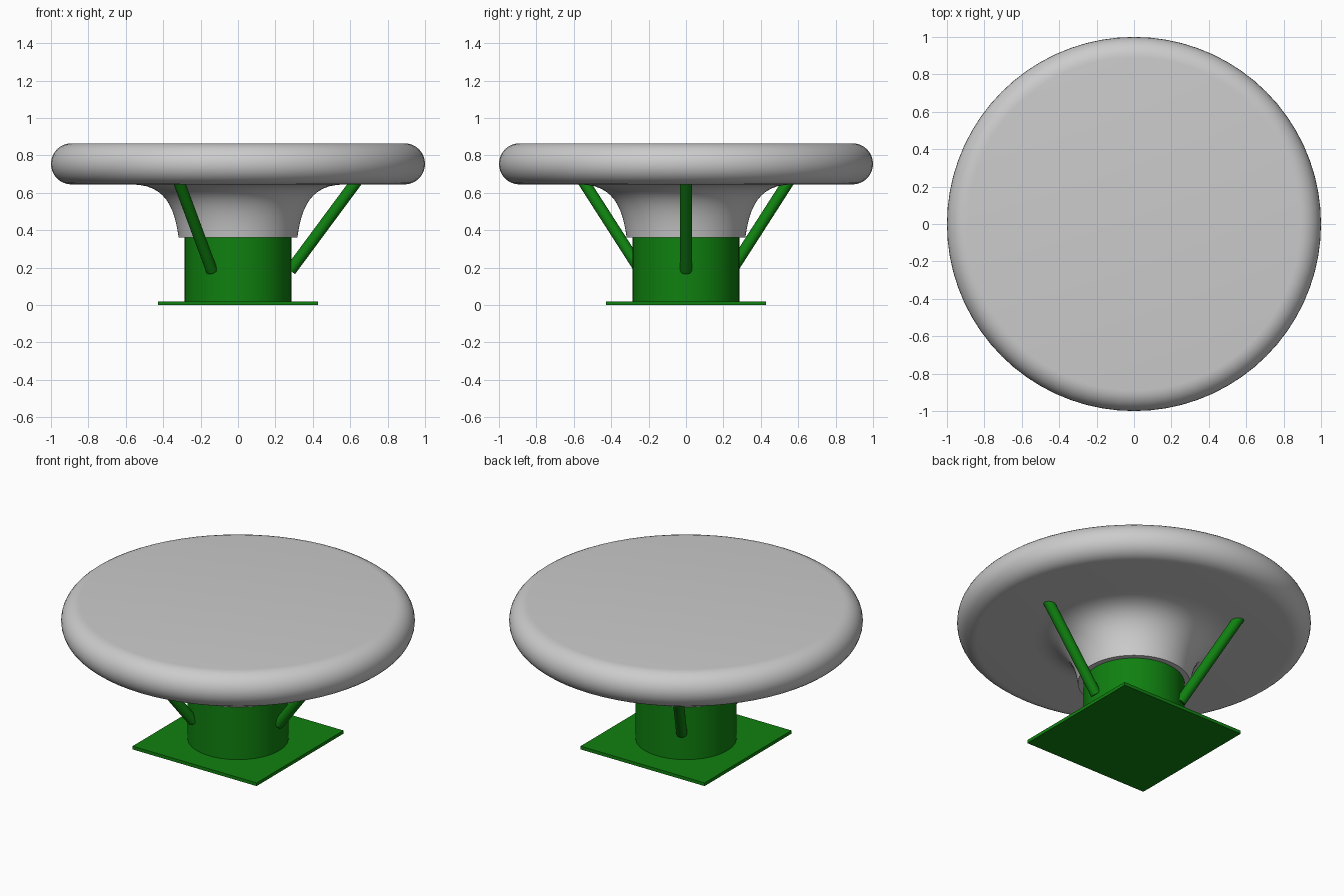
import bpy, math
from mathutils import Vector

if "Cube" in bpy.data.objects:
    bpy.data.objects.remove(bpy.data.objects["Cube"])


def material(name, rgb):
    m = bpy.data.materials.new(name)
    m.diffuse_color = (*rgb, 1)
    m.use_nodes = True
    m.node_tree.nodes["Principled BSDF"].inputs["Base Color"].default_value = m.diffuse_color
    return m


GREY = material("light grey", (0.60, 0.60, 0.60))
GREEN = material("green", (0.005, 0.216, 0.005))


def smooth(ob, angle=35):
    bpy.ops.object.select_all(action='DESELECT')
    ob.select_set(True)
    bpy.context.view_layer.objects.active = ob
    bpy.ops.object.shade_smooth_by_angle(angle=math.radians(angle))


def lathe(name, profile, mat, n=72):
    """Revolve (r, z) points, given bottom to top, and cap both ends."""
    verts = [(r * math.cos(2 * math.pi * i / n), r * math.sin(2 * math.pi * i / n), z)
             for r, z in profile for i in range(n)]
    faces = [(k * n + i, k * n + (i + 1) % n, (k + 1) * n + (i + 1) % n, (k + 1) * n + i)
             for k in range(len(profile) - 1) for i in range(n)]
    faces.append(tuple(reversed(range(n))))
    faces.append(tuple(range((len(profile) - 1) * n, len(profile) * n)))
    me = bpy.data.meshes.new(name)
    me.from_pydata(verts, [], faces)
    me.materials.append(mat)
    ob = bpy.data.objects.new(name, me)
    bpy.context.collection.objects.link(ob)
    smooth(ob)
    return ob


# round top with flared collar: cubic curve for the flare, half circle for the rim
p = [Vector(v) for v in ((0.317, 0.36), (0.34, 0.52), (0.385, 0.645), (0.57, 0.645))]
profile = []
for i in range(13):
    t = i / 12
    q = p[0]*(1-t)**3 + 3*p[1]*t*(1-t)**2 + 3*p[2]*t*t*(1-t) + p[3]*t**3
    profile.append((q.x, q.y))
for i in range(17):
    a = -math.pi / 2 + math.pi * i / 16
    profile.append((0.89 + 0.11 * math.cos(a), 0.755 + 0.11 * math.sin(a)))
lathe("round_top", profile, GREY)

# column
lathe("column", [(0.285, 0.01), (0.285, 0.365)], GREEN)

# square base plate
bpy.ops.mesh.primitive_cube_add(size=1, location=(0, 0, 0.01))
plate = bpy.context.object
plate.name = "base_plate"
plate.scale = (0.856, 0.856, 0.02)
plate.data.materials.append(GREEN)

# three slanted struts
for k in range(3):
    a = 2 * math.pi * k / 3
    out = Vector((math.cos(a), math.sin(a), 0))
    lo = out * 0.28 + Vector((0, 0, 0.184))
    hi = out * 0.64 + Vector((0, 0, 0.67))
    d = hi - lo
    bpy.ops.mesh.primitive_cylinder_add(vertices=24, radius=0.031, depth=d.length,
                                        location=(lo + hi) / 2)
    strut = bpy.context.object
    strut.name = f"strut_{k + 1}"
    strut.rotation_euler = d.to_track_quat('Z', 'Y').to_euler()
    strut.data.materials.append(GREEN)
    smooth(strut)
